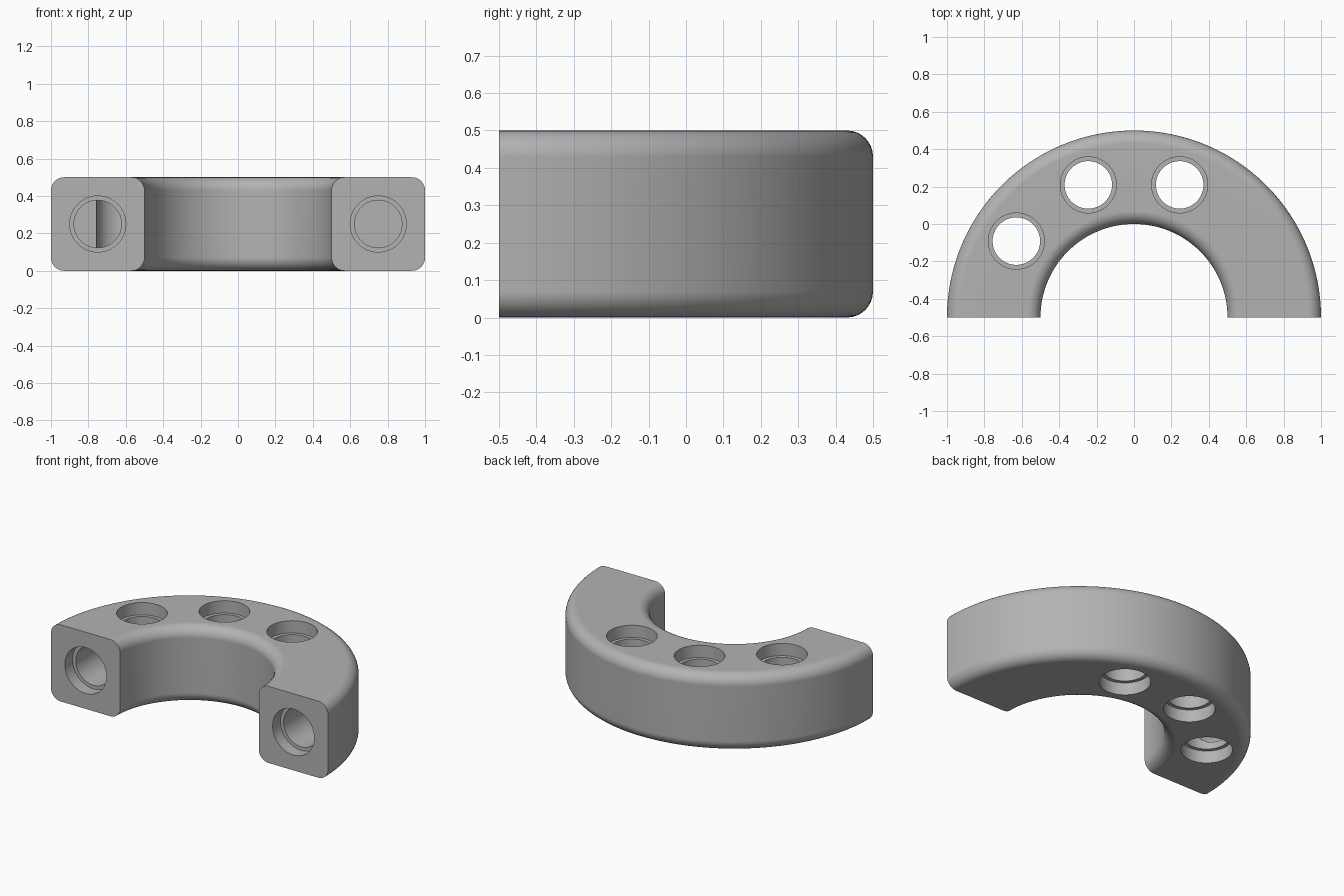
import bpy
import bmesh
from math import pi, sin, cos, radians
from mathutils import Matrix, Vector

cube = bpy.data.objects.get("Cube")
if cube:
    bpy.data.objects.remove(cube, do_unlink=True)

INNER, OUTER, HEIGHT, FILLET = 0.5, 1.0, 0.5, 0.07
MID = (INNER + OUTER) / 2
BORE, RECESS, STEP = 0.127, 0.15, 0.08
END_DEPTH = 0.4
CENTRE_Y = -0.5

grey = bpy.data.materials.new("plain grey")
grey.use_nodes = True
colour = (0.45, 0.45, 0.45, 1)
grey.diffuse_color = colour
grey.node_tree.nodes["Principled BSDF"].inputs["Base Color"].default_value = colour


def make_object(name, bm):
    bmesh.ops.recalc_face_normals(bm, faces=bm.faces)
    mesh = bpy.data.meshes.new(name)
    bm.to_mesh(mesh)
    bm.free()
    mesh.materials.append(grey)
    obj = bpy.data.objects.new(name, mesh)
    bpy.context.collection.objects.link(obj)
    return obj


def half_ring():
    """Rounded square section swept through half a turn."""
    bm = bmesh.new()
    steps = 8
    half_w, half_h = (OUTER - INNER) / 2 - FILLET, HEIGHT / 2 - FILLET
    verts = []
    for corner, (sx, sz) in enumerate([(1, 1), (-1, 1), (-1, -1), (1, -1)]):
        for i in range(steps + 1):
            a = (corner + i / steps) * pi / 2
            verts.append(bm.verts.new((MID + sx * half_w + FILLET * cos(a), CENTRE_Y,
                                       HEIGHT / 2 + sz * half_h + FILLET * sin(a))))
    section = bm.faces.new(verts)
    start_cap = section.copy()
    bmesh.ops.spin(bm, geom=[section], cent=(0, CENTRE_Y, 0), axis=(0, 0, 1),
                   angle=pi, steps=96, use_duplicate=False)
    bmesh.ops.remove_doubles(bm, verts=bm.verts, dist=1e-5)
    return make_object("half_ring", bm)


def cut(target, profile, matrix):
    """Subtract a turned shape given as (radius, height) points."""
    bm = bmesh.new()
    points = [bm.verts.new((r, 0, z)) for r, z in profile]
    edges = [bm.edges.new(pair) for pair in zip(points, points[1:])]
    bmesh.ops.spin(bm, geom=points + edges, cent=(0, 0, 0), axis=(0, 0, 1),
                   angle=2 * pi, steps=64)
    bmesh.ops.remove_doubles(bm, verts=bm.verts, dist=1e-5)
    cutter = make_object("hole_cutter", bm)
    cutter.matrix_world = matrix
    cutter.hide_render = True
    mod = target.modifiers.new("hole", 'BOOLEAN')
    mod.operation, mod.solver, mod.object = 'DIFFERENCE', 'EXACT', cutter
    bpy.context.view_layer.objects.active = target
    bpy.ops.object.modifier_apply(modifier=mod.name)
    bpy.data.objects.remove(cutter, do_unlink=True)


ring = half_ring()

# Vertical through holes, recessed at both ends
over = 0.1
through = [(0, -over), (RECESS, -over), (RECESS, STEP), (BORE, STEP),
           (BORE, HEIGHT - STEP), (RECESS, HEIGHT - STEP),
           (RECESS, HEIGHT + over), (0, HEIGHT + over)]
for angle in (71, 109, 147):
    a = radians(angle)
    cut(ring, through, Matrix.Translation((MID * cos(a), CENTRE_Y + MID * sin(a), 0)))

# Blind recessed holes in the two end faces
blind = [(0, -over), (RECESS, -over), (RECESS, STEP), (BORE, STEP),
         (BORE, END_DEPTH), (0, END_DEPTH)]
for side in (-1, 1):
    place = Matrix.Translation((side * MID, CENTRE_Y, HEIGHT / 2))
    cut(ring, blind, place @ Matrix.Rotation(-pi / 2, 4, 'X'))

# Smooth curved faces, crisp rims
bpy.ops.object.select_all(action='DESELECT')
ring.select_set(True)
bpy.context.view_layer.objects.active = ring
bpy.ops.object.shade_smooth_by_angle(angle=radians(30))
weighted = ring.modifiers.new("even shading", 'WEIGHTED_NORMAL')
weighted.keep_sharp = True
